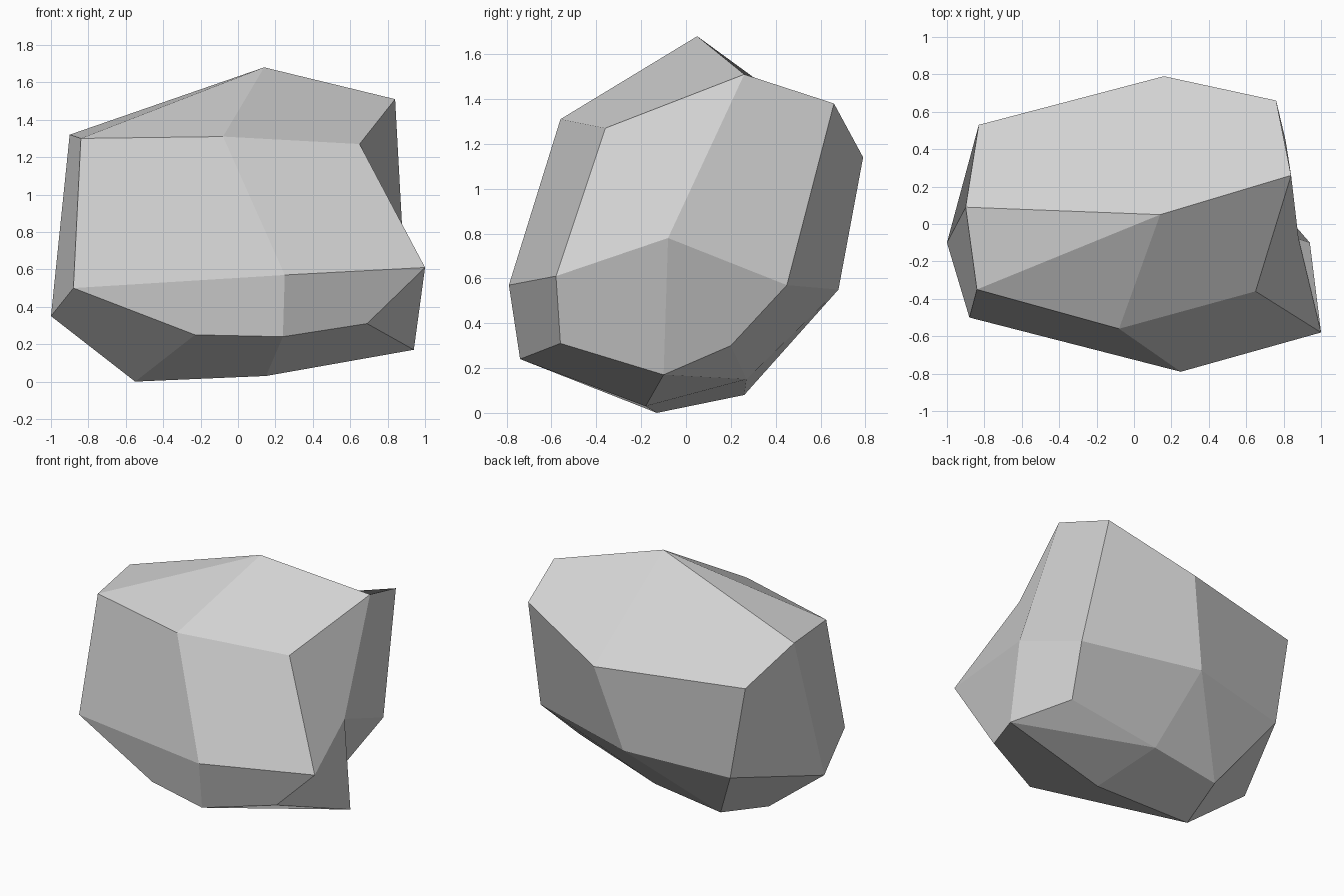
import bpy
import bmesh

default_cube = bpy.data.objects.get("Cube")
if default_cube:
    bpy.data.objects.remove(default_cube, do_unlink=True)

# One flat stone colour
stone = bpy.data.materials.new("light_grey_stone")
stone.use_nodes = True
stone_colour = (0.64, 0.64, 0.64, 1)
stone.diffuse_color = stone_colour
stone.node_tree.nodes["Principled BSDF"].inputs["Base Color"].default_value = stone_colour

# Rough outlines, each running from the front left corner round by the right side
shoulder_outline = [
    (-.84, -.35, 1.3), (-.08, -.56, 1.31), (.65, -.36, 1.27), (.84, .26, 1.51),
    (.76, .66, 1.38), (.16, .79, 1.14), (-.83, .53, 1.15), (-.9, .09, 1.32)]
waist_outline = [
    (-.88, -.5, .5), (.25, -.79, .57), (1, -.58, .61), (.88, -.08, .78),
    (.81, .45, .57), (.01, .68, .55), (-.72, .54, .5), (-1, -.1, .35)]
foot_outline = [
    (-.23, -.62, .25), (.24, -.74, .24), (.69, -.56, .31), (.94, -.1, .17),
    (.68, .2, .3), (.05, .27, .15), (-.45, .26, .08), (-.55, -.13, 0)]
peak_point = (.14, .05, 1.68)
base_point = (.15, -.18, .03)


def add_ring(bm, outline):
    """Add the corners of one outline."""
    return [bm.verts.new(point) for point in outline]


def add_band(bm, upper, lower):
    """Join two outlines with a belt of four-sided facets."""
    count = len(upper)
    for i in range(count):
        following = (i + 1) % count
        bm.faces.new((upper[i], lower[i], lower[following], upper[following]))


def add_cap(bm, ring, centre_point):
    """Close an outline with four facets that meet at a centre point."""
    centre = bm.verts.new(centre_point)
    count = len(ring)
    for corner in range(0, count, 2):
        following = (corner + 1) % count
        bm.faces.new((ring[corner - 1], ring[corner], ring[following], centre))
    return centre


# Boulder body: two belts of facets, a peaked top and a shallow base
bm = bmesh.new()
shoulder = add_ring(bm, shoulder_outline)
waist = add_ring(bm, waist_outline)
foot = add_ring(bm, foot_outline)
add_band(bm, shoulder, waist)
add_band(bm, waist, foot)
peak = add_cap(bm, shoulder, peak_point)
add_cap(bm, foot, base_point)

# Creases across the most bent facets
front_left, back_middle, right_foot = shoulder[0], waist[5], foot[3]
for start, end in ((front_left, peak), (back_middle, foot[6]), (right_foot, foot[5])):
    bmesh.ops.connect_verts(bm, verts=[start, end])

bmesh.ops.recalc_face_normals(bm, faces=bm.faces[:])
mesh = bpy.data.meshes.new("boulder")
bm.to_mesh(mesh)
bm.free()
mesh.materials.append(stone)

boulder = bpy.data.objects.new("boulder", mesh)
bpy.context.collection.objects.link(boulder)
